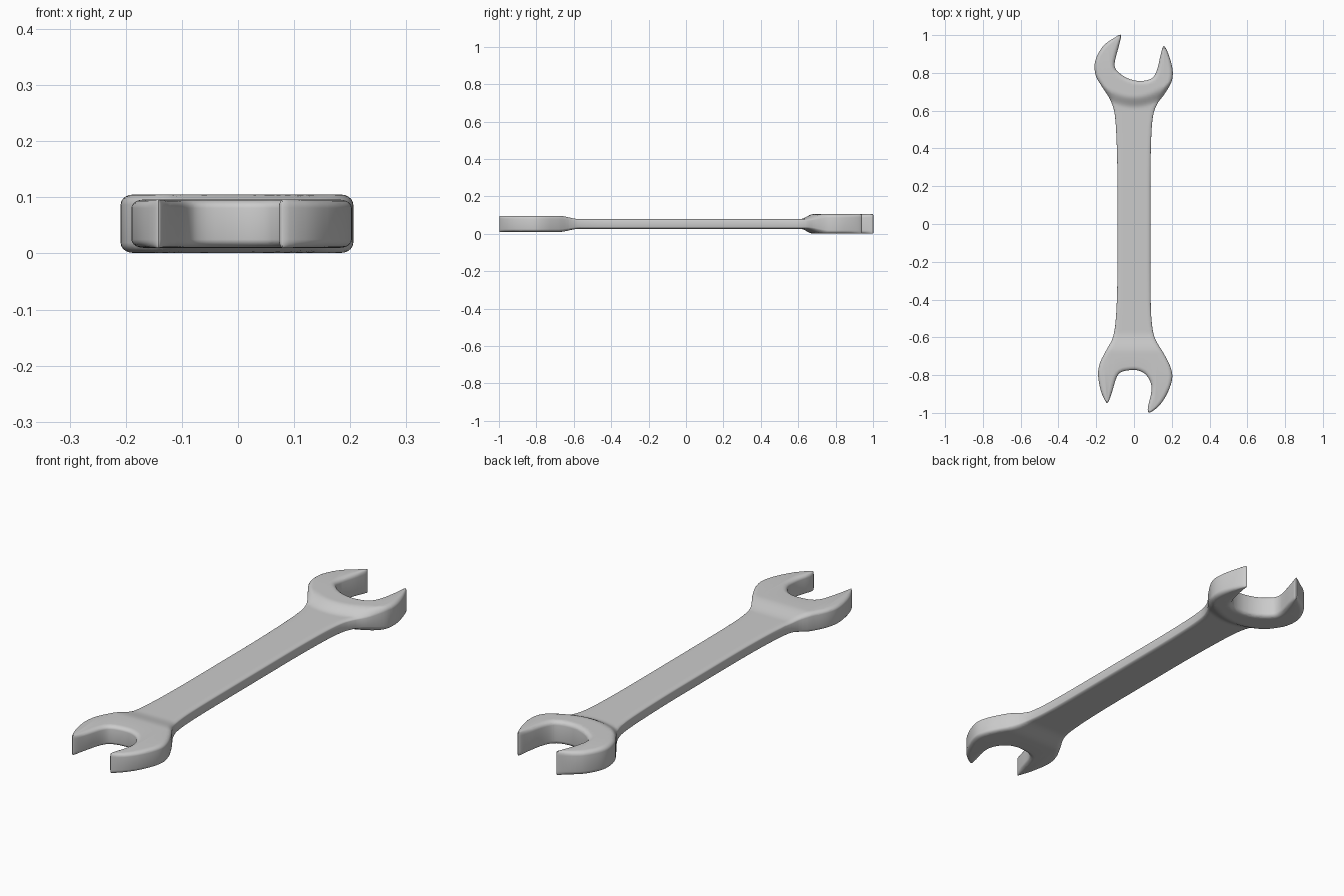
import bpy, bmesh, math
from mathutils import Vector

if "Cube" in bpy.data.objects:
    bpy.data.objects.remove(bpy.data.objects["Cube"])

# Plan outline, clockwise from the left jaw tip of the larger (back) head
OUTLINE = [
    (-.069, 1.0), (-.078, .95), (-.103, .845), (-.078, .80), (-.025, .768), (.035, .757),
    (.092, .77), (.12, .81), (.14, .89), (.157, .942), (.182, .90), (.204, .82), (.199, .755),
    (.163, .69), (.12, .63), (.097, .545), (.088, .34), (.087, 0), (.088, -.38), (.095, -.53),
    (.113, -.61), (.16, -.69), (.194, -.76), (.202, -.82), (.177, -.895), (.135, -.96),
    (.084, -.998), (.073, -.975), (.09, -.90), (.09, -.845), (.065, -.80), (.03, -.778),
    (-.012, -.773), (-.065, -.783), (-.092, -.812), (-.115, -.885), (-.134, -.938),
    (-.148, -.943), (-.175, -.885), (-.19, -.80), (-.18, -.735), (-.145, -.665), (-.112, -.60),
    (-.096, -.50), (-.088, -.30), (-.087, 0), (-.088, .29), (-.098, .545), (-.12, .645),
    (-.165, .72), (-.202, .785), (-.206, .86), (-.165, .94), (-.10, .988)]
HALF, CENTRE, ROUND = 0.052, 0.053, 0.022


def smooth_loop(points, steps):
    """Closed Catmull-Rom curve through the points."""
    pts = [Vector(p) for p in points]
    n, out = len(pts), []
    for i in range(n):
        a, b, c, d = (pts[(i + k) % n] for k in (-1, 0, 1, 2))
        for s in range(steps):
            t = s / steps
            out.append(.5 * (2 * b + (c - a) * t + (2 * a - 5 * b + 4 * c - d) * t * t
                             + (3 * b - a - 3 * c + d) * t ** 3))
    return out


def smoothstep(lo, hi, v):
    t = min(1, max(0, (v - lo) / (hi - lo)))
    return t * t * (3 - 2 * t)


def half_thickness(x, y):
    """Thin handle, swelling to the full thickness of each head."""
    big = smoothstep(.61, .68, y - 2.1 * x * x)
    small = smoothstep(.57, .68, -y)
    return .026 + (HALF - .026) * big + (.043 - .026) * small


loop = smooth_loop(OUTLINE, 5)
n = len(loop)

# Inward normals and a rim width that shrinks where the jaw tips are narrow
normals, widths = [], []
for i, p in enumerate(loop):
    t = (loop[(i + 1) % n] - loop[i - 1]).normalized()
    normals.append(Vector((t.y, -t.x)))
area = sum(loop[i - 1].cross(loop[i]) for i in range(n))
if area > 0:
    normals = [-v for v in normals]
for p, nv in zip(loop, normals):
    w = ROUND
    for q in loop:
        d = q - p
        if d.dot(nv) > 1e-5:
            w = min(w, .6 * d.length_squared / (2 * d.dot(nv)))
    widths.append(w)
for _ in range(3):
    widths = [min(widths[i], (widths[i - 1] + widths[i] + widths[(i + 1) % n]) / 3)
              for i in range(n)]

# Stack of rings: rounded lower rim, wall, rounded upper rim
arc = [k * math.pi / 10 for k in range(6)]
profile = [(1 - math.sin(a), -HALF + .018 * (1 - math.cos(a))) for a in arc]
profile += [(f, -z) for f, z in reversed(profile)]
bm = bmesh.new()
rings = []
for f, z in profile:
    rings.append([bm.verts.new((*(p + nv * w * f), z))
                  for p, nv, w in zip(loop, normals, widths)])
for lower, upper in zip(rings, rings[1:]):
    for i in range(n):
        j = (i + 1) % n
        bm.faces.new((lower[i], lower[j], upper[j], upper[i]))
bm.faces.new(rings[0])
bm.faces.new(rings[-1])

# Cuts across the necks so the faces can bend between handle and heads
cuts = [((0, y / 1000, 0), (0, 1, 0)) for y in range(600, 790, 10)]
cuts += [((0, -y / 1000, 0), (0, 1, 0)) for y in range(560, 700, 10)]
cuts += [((x / 1000, 0, 0), (1, 0, 0)) for x in range(-180, 181, 20)]
for co, no in cuts:
    bmesh.ops.bisect_plane(bm, geom=bm.verts[:] + bm.edges[:] + bm.faces[:],
                           dist=1e-5, plane_co=co, plane_no=no)
for v in bm.verts:
    v.co.z = CENTRE + v.co.z * half_thickness(v.co.x, v.co.y) / HALF
bmesh.ops.recalc_face_normals(bm, faces=bm.faces[:])

mesh = bpy.data.meshes.new("open_ended_wrench")
bm.to_mesh(mesh)
bm.free()
wrench = bpy.data.objects.new("open_ended_wrench", mesh)
bpy.context.collection.objects.link(wrench)
bpy.context.view_layer.objects.active = wrench
wrench.select_set(True)
bpy.ops.object.shade_smooth_by_angle(angle=math.radians(40))
